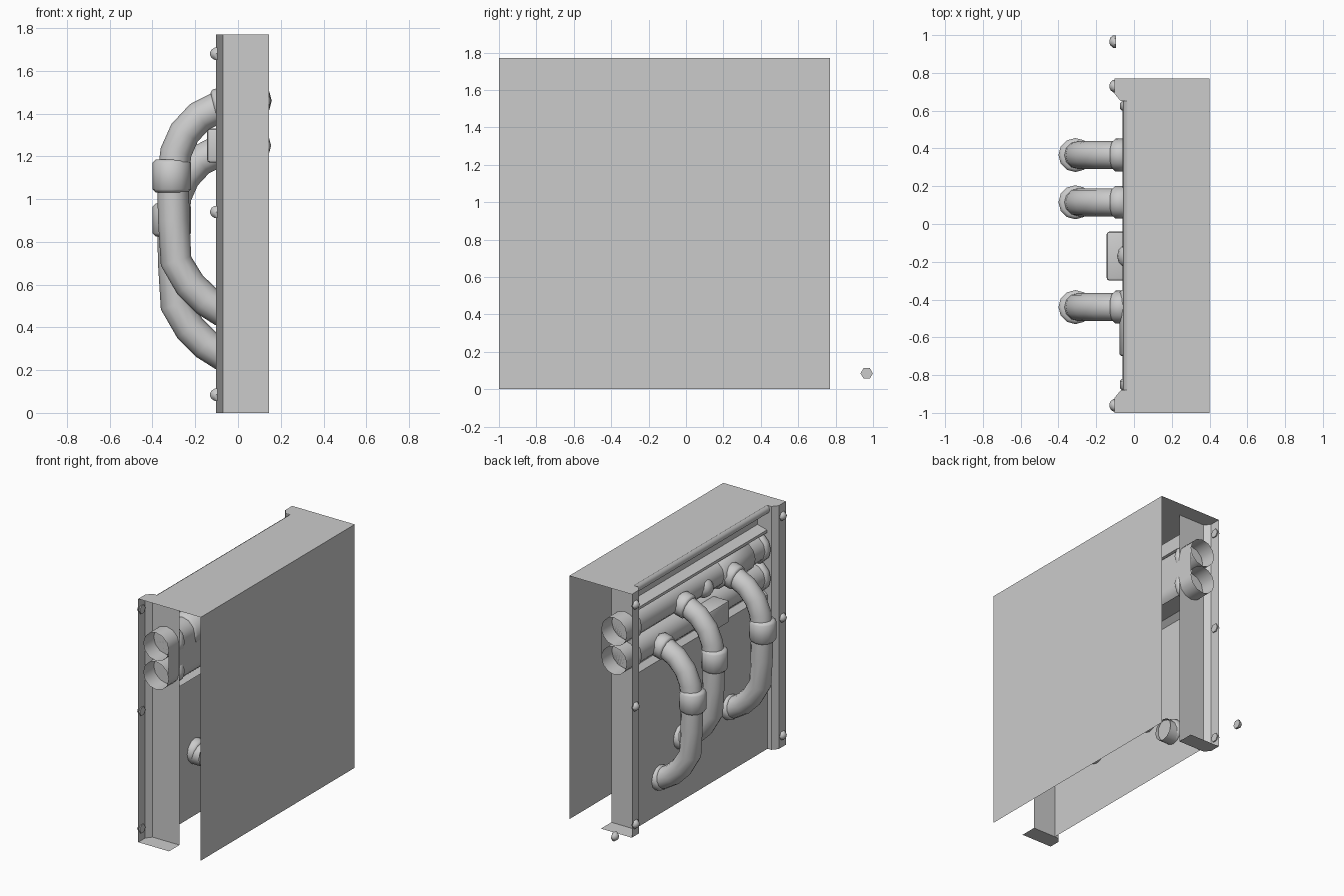
import bpy, bmesh, math
from mathutils import Vector, Matrix

if "Cube" in bpy.data.objects:
    bpy.data.objects.remove(bpy.data.objects["Cube"])

Y0, Y1, TOP = -1.0, 0.77, 1.77      # cabinet ends and height
IN0, IN1 = -0.88, 0.65              # inner walls of the end posts


def finish(name, bm, smooth=None):
    me = bpy.data.meshes.new(name)
    bm.to_mesh(me)
    bm.free()
    ob = bpy.data.objects.new(name, me)
    bpy.context.collection.objects.link(ob)
    if smooth:
        bpy.ops.object.select_all(action='DESELECT')
        ob.select_set(True)
        bpy.context.view_layer.objects.active = ob
        bpy.ops.object.shade_smooth_by_angle(angle=math.radians(smooth))
    return ob


def sheet(name, pts, offset, smooth=None):
    """Sweep an open line of points along an offset into a thin sheet."""
    bm = bmesh.new()
    a = [bm.verts.new(p) for p in pts]
    b = [bm.verts.new(Vector(p) + Vector(offset)) for p in pts]
    for i in range(len(pts) - 1):
        bm.faces.new((a[i], a[i + 1], b[i + 1], b[i]))
    return finish(name, bm, smooth)


def tube(name, path, radii, sides=12, caps=True):
    """Loft circles along a path that lies in one plane."""
    bm = bmesh.new()
    path = [Vector(p) for p in path]
    rings = []
    for i, p in enumerate(path):
        d = Vector()
        if i > 0:
            d += (p - path[i - 1]).normalized()
        if i < len(path) - 1:
            d += (path[i + 1] - p).normalized()
        d.normalize()
        u = Vector((0, 1, 0)) if abs(d.y) < 0.9 else Vector((0, 0, 1))
        v = d.cross(u).normalized()
        r = radii[i] if isinstance(radii, (list, tuple)) else radii
        rings.append([bm.verts.new(p + r * (math.cos(t) * u + math.sin(t) * v))
                      for t in (2 * math.pi * k / sides for k in range(sides))])
    for a, b in zip(rings, rings[1:]):
        for k in range(sides):
            n = (k + 1) % sides
            bm.faces.new((a[k], a[n], b[n], b[k]))
    if caps:
        bm.faces.new(rings[0][::-1])
        bm.faces.new(rings[-1])
    bmesh.ops.recalc_face_normals(bm, faces=bm.faces)
    return finish(name, bm, 50)


def collar(name, a, b, r, lip=0.012):
    """Short sleeve with bevelled rims."""
    a, b = Vector(a), Vector(b)
    d = (b - a).normalized() * lip
    return tube(name, [a, a + d, b - d, b], [r - lip, r, r, r - lip])


# Open cabinet: back wall and roof
sheet("back_wall", [(0.4, Y0, 0), (0.4, Y0, TOP)], (0, Y1 - Y0, 0))
for nm, a, b, x in (("roof", IN0, IN1, -0.035), ("roof_end_near", Y0, IN0, 0.145),
                    ("roof_end_far", IN1, Y1, 0.145)):
    sheet(nm, [(0.4, a, TOP), (x, a, TOP)], (0, b - a, 0))

# Rolled roof lip with the recess below it
lip = [(-0.035, 1.77), (-0.05, 1.76), (-0.057, 1.74), (-0.05, 1.72), (-0.03, 1.71),
       (0.04, 1.71), (0.04, 1.61), (-0.035, 1.59), (-0.035, 1.57), (0.04, 1.55)]
sheet("roof_lip", [(x, IN0, z) for x, z in lip], (0, IN1 - IN0, 0), 40)

# Front panel with a ledge under the headers
sheet("front_panel", [(-0.04, IN0, 0), (-0.04, IN0, 1.12), (0.0, IN0, 1.15), (0.142, IN0, 1.15)],
      (0, IN1 - IN0, 0))
sheet("header_back_plate", [(0.142, Y0, 1.25), (0.142, Y0, 1.46)], (0, Y1 - Y0, 0))


# Channel posts at both ends, with floor and top plates and domed bolts
def bolt(name, y, z):
    tube(name, [(-0.095, y, z), (-0.11, y, z), (-0.124, y, z), (-0.13, y, z)],
         [0.033, 0.033, 0.022, 0.008], 6)


for tag, outer, s, inner in (("near", Y0, 1, IN0), ("far", Y1, -1, IN1)):
    plan = [(-0.103, outer), (-0.103, outer + s * 0.08), (-0.095, outer + s * 0.09),
            (-0.07, inner), (0.145, inner)]
    sheet("post_" + tag, [(x, y, 0) for x, y in plan], (0, 0, TOP), 30)
    for nm, z in (("floor", 0.0), ("cap", TOP)):
        bm = bmesh.new()
        bm.faces.new([bm.verts.new((x, y, z)) for x, y in plan + [(0.145, outer)]])
        finish(f"post_{nm}_{tag}", bm)
    for z in (0.085, 0.94, 1.68):
        bolt("bolt_" + tag, outer + s * 0.04, z)
bolt("loose_bolt", 0.966, 0.085)

# Two header pipes with open ends and end collars
HX = 0.04
for tag, z in (("upper", 1.46), ("lower", 1.25)):
    tube("header_" + tag, [(HX, Y0, z), (HX, Y1, z)], 0.102, 12, caps=False)
    collar("header_collar_" + tag, (HX, IN0, z), (HX, IN0 + 0.06, z), 0.115)
    collar("header_collar_" + tag, (HX, IN1 - 0.05, z), (HX, IN1, z), 0.115)
collar("upper_sleeve", (HX, -0.70, 1.46), (HX, -0.35, 1.46), 0.118)

# Valve block on the lower header, domed cap on the upper
bm = bmesh.new()
bmesh.ops.create_cube(bm, size=1, matrix=Matrix.Translation((-0.06, -0.17, 1.25))
                      @ Matrix.Diagonal((0.17, 0.26, 0.16, 1)))
bmesh.ops.bevel(bm, geom=bm.edges[:], offset=0.015, segments=2, affect='EDGES', profile=0.5)
finish("valve_block", bm, 40)
bm = bmesh.new()
bmesh.ops.create_uvsphere(bm, u_segments=12, v_segments=8, radius=0.07,
                          matrix=Matrix.Translation((-0.02, -0.17, 1.44)))
finish("valve_cap", bm, 50)

# Three bent pipes from headers down to the front panel
bend = [(0.0, 1.45), (-0.1, 1.425), (-0.18, 1.385), (-0.25, 1.31), (-0.29, 1.22), (-0.305, 1.1),
        (-0.3, 0.9), (-0.29, 0.71), (-0.225, 0.6), (-0.15, 0.525), (-0.08, 0.48), (0.03, 0.46)]
for y, drop in ((-0.44, 0), (0.115, 0), (0.365, -0.205)):
    tube("bent_pipe", [(x, y, z + drop) for x, z in bend], 0.074)
    collar("pipe_coupling", (-0.31, y, 1.03 + drop), (-0.31, y, 1.185 + drop), 0.09, 0.016)
    collar("tee_flange", (-0.03, y, 1.445 + drop), (-0.11, y, 1.425 + drop), 0.087)
    collar("panel_flange", (0.0, y, 0.465 + drop), (-0.075, y, 0.48 + drop), 0.087)
    tube("pipe_stub", [(-0.04, y, 0.46 + drop), (0.05, y, 0.46 + drop)], 0.08, caps=False)
